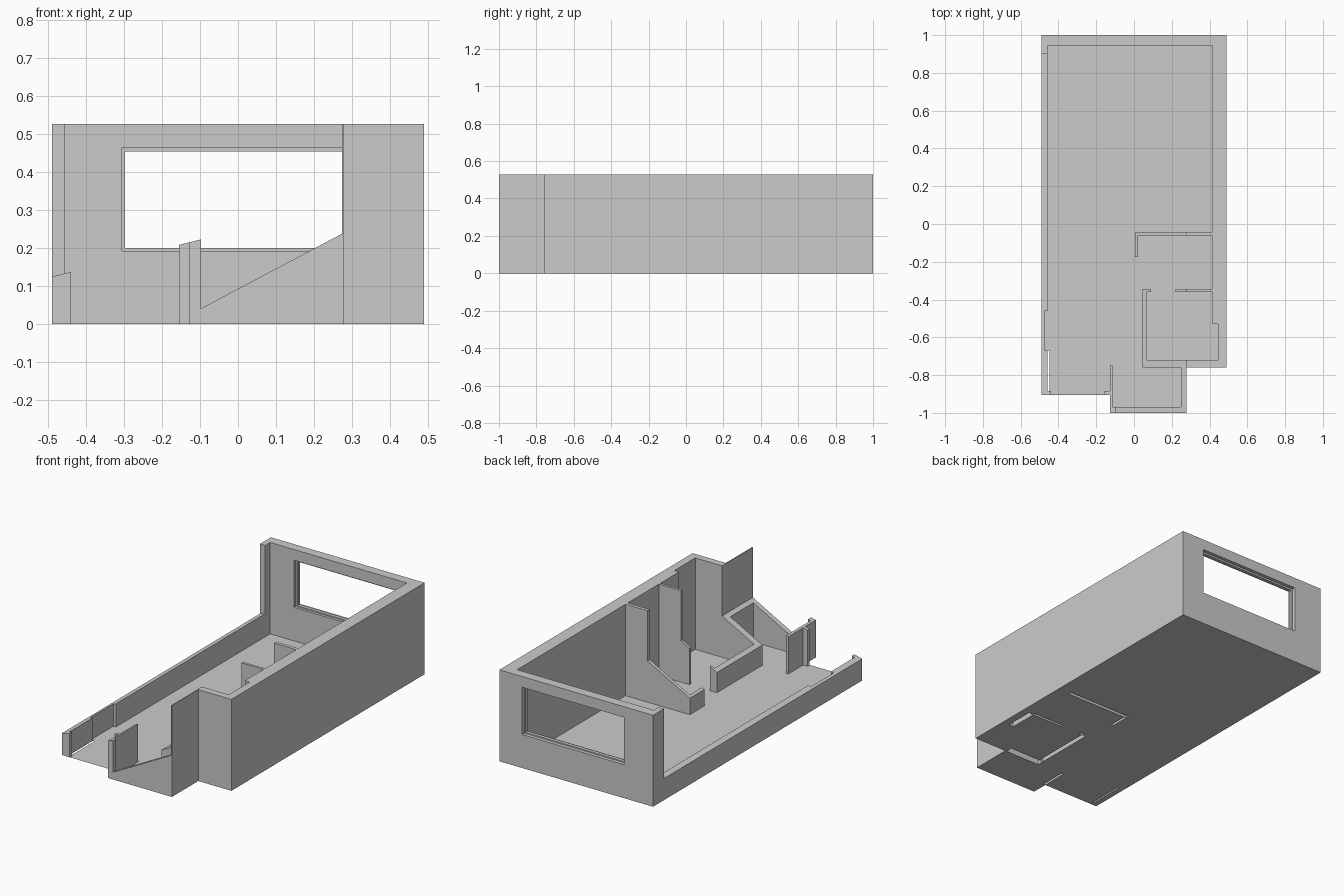
import bpy, bmesh

if "Cube" in bpy.data.objects:
    bpy.data.objects.remove(bpy.data.objects["Cube"])

H = 0.527          # full wall height
STEP = 0.274       # x where the cutaway drops from full height


def make(name, bm):
    bmesh.ops.remove_doubles(bm, verts=bm.verts, dist=1e-5)
    bmesh.ops.recalc_face_normals(bm, faces=bm.faces)
    me = bpy.data.meshes.new(name)
    bm.to_mesh(me)
    bm.free()
    ob = bpy.data.objects.new(name, me)
    bpy.context.collection.objects.link(ob)
    return ob


def right_cut(x):
    return 0.238 - 0.53 * (STEP - x)


def left_cut(x):
    return 0.125 + 0.25 * (x + 0.49)


def wall(name, x0, x1, y0, y1, cut=None):
    """Wall with an open underside; its top follows the cutaway slope."""
    if cut is None or (cut is right_cut and x0 >= STEP):
        top = [(x1, H), (x0, H)]
    elif cut is right_cut and x1 > STEP:
        top = [(x1, H), (STEP, H), (STEP, cut(STEP)), (x0, cut(x0))]
    else:
        top = [(x1, cut(x1)), (x0, cut(x0))]
    prof = [(x0, 0), (x1, 0)] + top
    bm = bmesh.new()
    a = [bm.verts.new((x, y0, z)) for x, z in prof]
    b = [bm.verts.new((x, y1, z)) for x, z in prof]
    bm.faces.new(a)
    bm.faces.new(b[::-1])
    n = len(prof)
    for i in range(1, n):
        j = (i + 1) % n
        bm.faces.new((a[i], b[i], b[j], a[j]))
    return make(name, bm)


def ring(name, outer, inner, y0, y1):
    """Rectangular slab in xz with a rectangular hole."""
    bm = bmesh.new()

    def loop(r, y):
        x0, x1, z0, z1 = r
        return [bm.verts.new((x, y, z)) for x, z in ((x0, z0), (x1, z0), (x1, z1), (x0, z1))]
    loops = [loop(outer, y0), loop(outer, y1), loop(inner, y1), loop(inner, y0)]
    for k in range(4):
        p, q = loops[k], loops[(k + 1) % 4]
        for i in range(4):
            j = (i + 1) % 4
            bm.faces.new((p[i], p[j], q[j], q[i]))
    return make(name, bm)


# back wall with window opening, frame and sill
ring("back_wall", (-0.49, 0.49, 0, H), (-0.306, 0.345, 0.193, 0.465), 0.945, 1.0)
ring("window_frame", (-0.306, 0.345, 0.193, 0.465), (-0.297, 0.336, 0.2, 0.455), 0.96, 0.98)

# outer walls on the right
wall("right_wall", 0.415, 0.49, -0.36, 0.945)
wall("right_wall_lining", 0.415, 0.49, -0.53, -0.36)
wall("right_wall_niche", 0.445, 0.49, -0.72, -0.53)

# left wall, cut low, with a full height column at the back
wall("left_column", -0.49, -0.457, 0.9, 0.945)
wall("left_wall", -0.49, -0.457, -0.46, 0.9, left_cut)
wall("left_wall_thin", -0.49, -0.473, -0.67, -0.46, left_cut)
wall("left_wall_front", -0.49, -0.457, -0.885, -0.67, left_cut)
wall("left_corner", -0.49, -0.44, -0.905, -0.885, left_cut)

# entrance post and hall panel
wall("entrance_post", -0.155, -0.128, -0.905, -0.885, left_cut)
wall("hall_corner", -0.128, -0.098, -1.0, -0.97, left_cut)
wall("hall_panel", -0.128, -0.114, -0.97, -0.75, left_cut)

# front extension and inner partitions, cut on a slope
for name, *r in (
    ("extension_front", -0.098, 0.25, -1.0, -0.97),
    ("extension_side", 0.25, 0.279, -1.0, -0.76),
    ("small_room_front", 0.045, 0.49, -0.76, -0.72),
    ("small_room_left", 0.045, 0.07, -0.72, -0.36),
    ("small_room_jamb", 0.045, 0.09, -0.36, -0.345),
    ("small_room_back", 0.22, 0.415, -0.36, -0.345),
    ("middle_partition", 0.005, 0.415, -0.062, -0.042),
    ("partition_return", 0.005, 0.02, -0.175, -0.062),
):
    wall(name, *r, right_cut)

# floor sheet: union of areas minus the open undersides of inner walls
areas = [(-0.49, 0.49, -0.76, 1.0), (-0.49, 0.279, -0.905, -0.76), (-0.128, 0.279, -1.0, -0.905)]
holes = [(0.005, 0.415, -0.062, -0.042), (0.005, 0.02, -0.175, -0.062),
         (0.045, 0.07, -0.72, -0.345), (0.07, 0.09, -0.36, -0.345),
         (0.22, 0.415, -0.36, -0.345), (0.415, 0.445, -0.53, -0.36),
         (0.045, 0.27, -0.76, -0.72), (-0.128, -0.114, -0.905, -0.75),
         (-0.457, -0.447, -0.885, -0.67)]
xs = sorted({v for r in areas + holes for v in r[:2]})
ys = sorted({v for r in areas + holes for v in r[2:]})


def inside(rects, x, y):
    return any(a < x < b and c < y < d for a, b, c, d in rects)


bm = bmesh.new()
for x0, x1 in zip(xs, xs[1:]):
    for y0, y1 in zip(ys, ys[1:]):
        cx, cy = (x0 + x1) / 2, (y0 + y1) / 2
        if inside(areas, cx, cy) and not inside(holes, cx, cy):
            bm.faces.new([bm.verts.new((x, y, 0)) for x, y in
                          ((x0, y0), (x1, y0), (x1, y1), (x0, y1))])
make("floor", bm)
